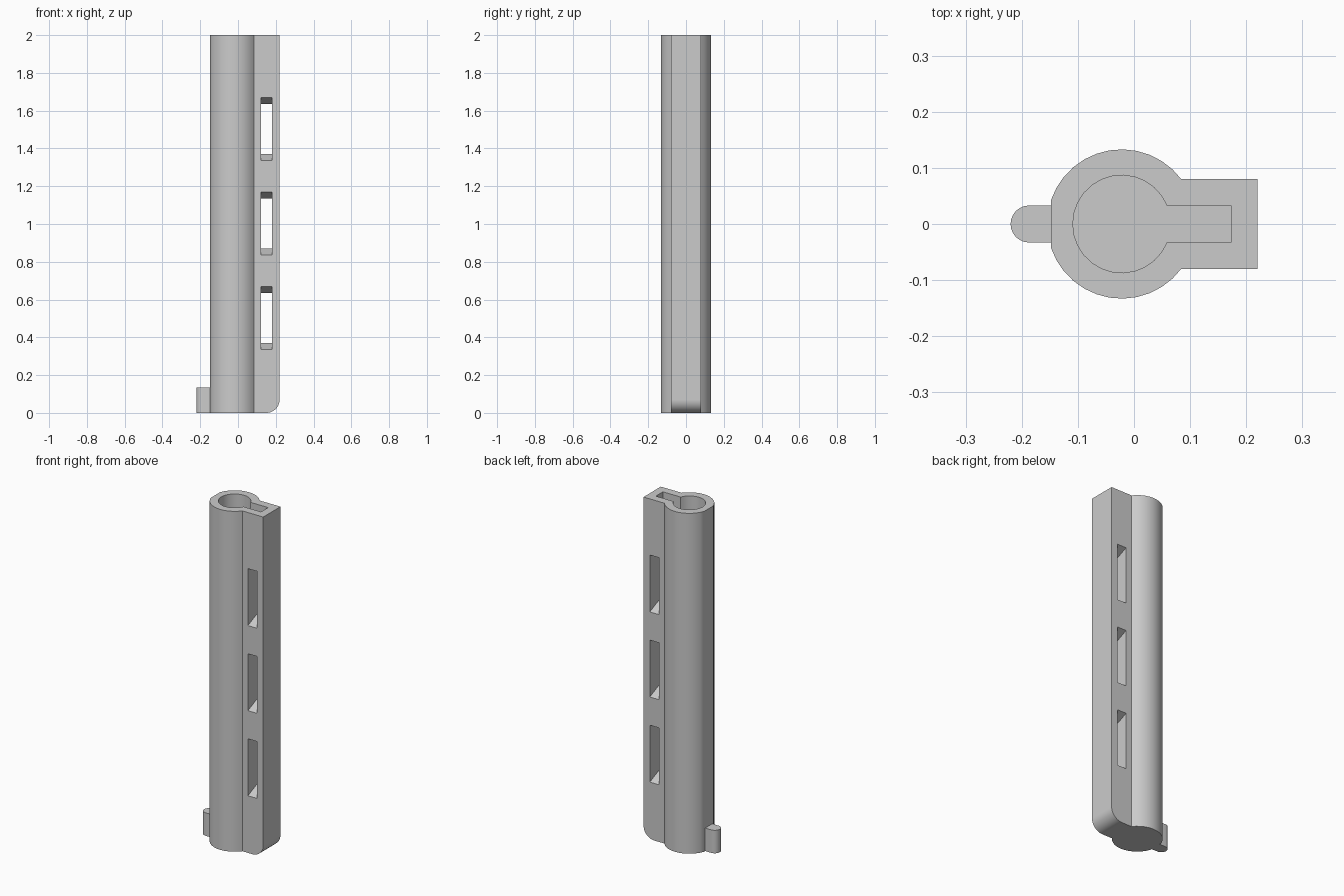
import bpy, bmesh, math
from mathutils import Vector

cube = bpy.data.objects.get("Cube")
if cube:
    bpy.data.objects.remove(cube)

grey = bpy.data.materials.new("plain grey")
grey.use_nodes = True
grey.diffuse_color = (0.6, 0.6, 0.6, 1)
grey.node_tree.nodes["Principled BSDF"].inputs["Base Color"].default_value = (0.6, 0.6, 0.6, 1)

AXIS_X = -0.022      # centre of the round tube
HEIGHT = 2.0


def prism(name, points, offset, round_edge=None):
    """Extrude a closed loop of 3D points along offset."""
    bm = bmesh.new()
    face = bm.faces.new([bm.verts.new(p) for p in points])
    ext = bmesh.ops.extrude_face_region(bm, geom=[face])
    verts = [v for v in ext["geom"] if isinstance(v, bmesh.types.BMVert)]
    bmesh.ops.translate(bm, verts=verts, vec=Vector(offset))
    if round_edge:
        x, radius = round_edge
        edges = [e for e in bm.edges
                 if all(abs(v.co.x - x) < 1e-4 and v.co.z < 1e-4 for v in e.verts)]
        bmesh.ops.bevel(bm, geom=edges, offset=radius, segments=10,
                        profile=0.5, affect='EDGES')
    bmesh.ops.recalc_face_normals(bm, faces=bm.faces)
    mesh = bpy.data.meshes.new(name)
    bm.to_mesh(mesh)
    bm.free()
    mesh.materials.append(grey)
    obj = bpy.data.objects.new(name, mesh)
    bpy.context.collection.objects.link(obj)
    return obj


def keyhole(radius, half_width, end_x, z, back=math.pi, count=24):
    """Circle joined to a straight-sided slot that runs towards +x."""
    start = math.asin(half_width / radius)
    pts = [(end_x, -half_width, z), (end_x, half_width, z)]
    arc = [start + (back - start) * i / (count // 2) for i in range(count // 2 + 1)]
    upper = [(AXIS_X + radius * math.cos(a), radius * math.sin(a), z) for a in arc]
    lower = [(x, -y, z) for x, y, z in reversed(upper)]
    if back == math.pi:
        lower = lower[1:]
    return pts + upper + lower


def activate(obj):
    bpy.ops.object.select_all(action='DESELECT')
    obj.select_set(True)
    bpy.context.view_layer.objects.active = obj


def cut(target, cutter):
    mod = target.modifiers.new("cut", 'BOOLEAN')
    mod.operation = 'DIFFERENCE'
    mod.solver = 'EXACT'
    mod.object = cutter
    activate(target)
    bpy.ops.object.modifier_apply(modifier=mod.name)
    bpy.data.objects.remove(cutter)


def shade(obj):
    activate(obj)
    bpy.ops.object.shade_smooth_by_angle(angle=math.radians(30))
    mod = obj.modifiers.new("even normals", 'WEIGHTED_NORMAL')
    mod.keep_sharp = True


# Tube and fin in one body, with a narrow flat at the back of the tube
flat = math.pi - math.asin(0.0426 / 0.133)
body = prism("body", keyhole(0.133, 0.08, 0.22, 0, back=flat),
             (0, 0, HEIGHT), round_edge=(0.22, 0.07))

# Keyhole socket in the top
cut(body, prism("socket_cutter", keyhole(0.087, 0.033, 0.173, HEIGHT - 0.25),
                (0, 0, 0.35)))

# Three windows through the fin, narrowing to its middle plane
for z in (0.503, 1.003, 1.503):
    profile = [(-0.1, -0.176), (0, -0.132), (0.1, -0.176),
               (0.1, 0.176), (0, 0.132), (-0.1, 0.176)]
    cut(body, prism("window_cutter", [(0.121, y, z + h) for y, h in profile],
                    (0.058, 0, 0)))
shade(body)

# Round-ended peg at the foot
R = 0.033
angles = [math.pi / 2 + math.pi * i / 12 for i in range(13)]
peg_outline = [(-0.187 + R * math.cos(a), R * math.sin(a), 0) for a in angles]
peg_outline = [(-0.147, R, 0)] + peg_outline + [(-0.147, -R, 0)]
shade(prism("peg", peg_outline, (0, 0, 0.135)))
